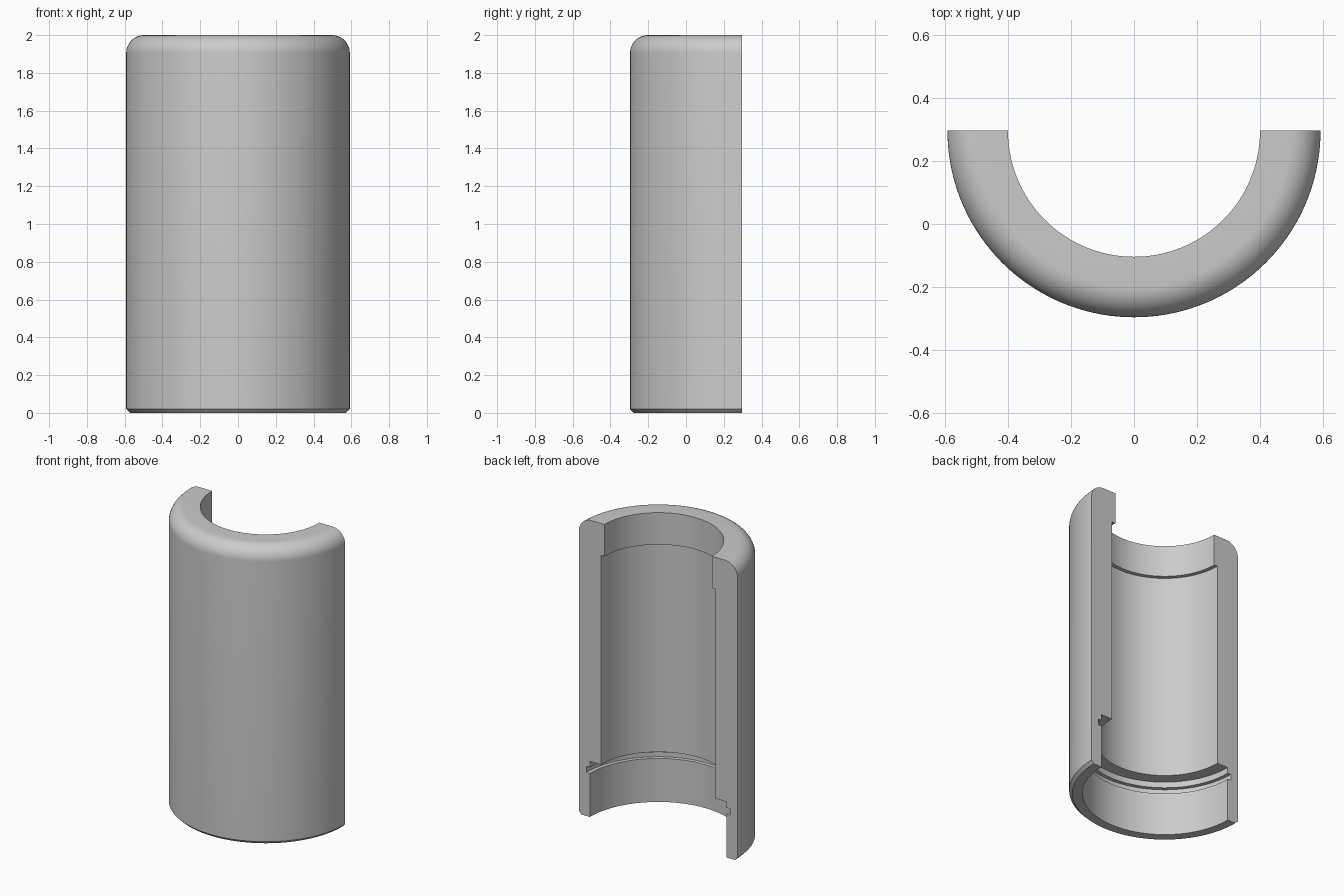
import bpy, bmesh, math
from mathutils import Matrix, Vector

cube = bpy.data.objects.get("Cube")
if cube:
    bpy.data.objects.remove(cube, do_unlink=True)

R = 0.592          # outer radius
AXIS_Y = R / 2     # the cut plane lies through the axis
FILLET = 0.095
SEGMENTS = 72

# Plain grey metal
grey = bpy.data.materials.new("grey")
grey.use_nodes = True
colour = (0.6, 0.6, 0.6, 1)
grey.diffuse_color = colour
grey.node_tree.nodes["Principled BSDF"].inputs["Base Color"].default_value = colour

# Wall section as (radius, height): outside with bottom chamfer and top fillet
profile = [(R - 0.02, 0), (R, 0.02)]
for i in range(13):
    a = math.radians(90 * i / 12)
    profile.append((R - FILLET + FILLET * math.cos(a), 2 - FILLET + FILLET * math.sin(a)))
# Bore: narrow neck, main bore, lower counterbore with a retaining groove
profile += [(0.40, 2), (0.40, 1.785), (0.427, 1.785), (0.427, 0.375),
            (0.51, 0.375), (0.51, 0.335), (0.535, 0.335), (0.535, 0.293),
            (0.51, 0.293), (0.51, 0)]

# Sweep the section half a turn around the front
bm = bmesh.new()
start = [bm.verts.new((-r, 0, z)) for r, z in profile]
edges = [bm.edges.new((a, b)) for a, b in zip(start, start[1:] + start[:1])]
swept = bmesh.ops.spin(bm, geom=start + edges, cent=(0, 0, 0), axis=(0, 0, 1),
                       angle=math.pi, steps=SEGMENTS, use_duplicate=False)
end = [g for g in swept["geom_last"] if isinstance(g, bmesh.types.BMVert)]

# Close the two cut faces
bm.faces.new(start)
bmesh.ops.contextual_create(bm, geom=[e for e in bm.edges
                                      if e.verts[0] in end and e.verts[1] in end])
bmesh.ops.recalc_face_normals(bm, faces=bm.faces[:])
bmesh.ops.translate(bm, verts=bm.verts[:], vec=Vector((0, AXIS_Y, 0)))

mesh = bpy.data.meshes.new("half_sleeve")
bm.to_mesh(mesh)
bm.free()
mesh.materials.append(grey)
sleeve = bpy.data.objects.new("half_sleeve", mesh)
bpy.context.collection.objects.link(sleeve)

# Smooth walls with crisp steps
bpy.context.view_layer.objects.active = sleeve
sleeve.select_set(True)
bpy.ops.object.shade_smooth_by_angle(angle=math.radians(30))
